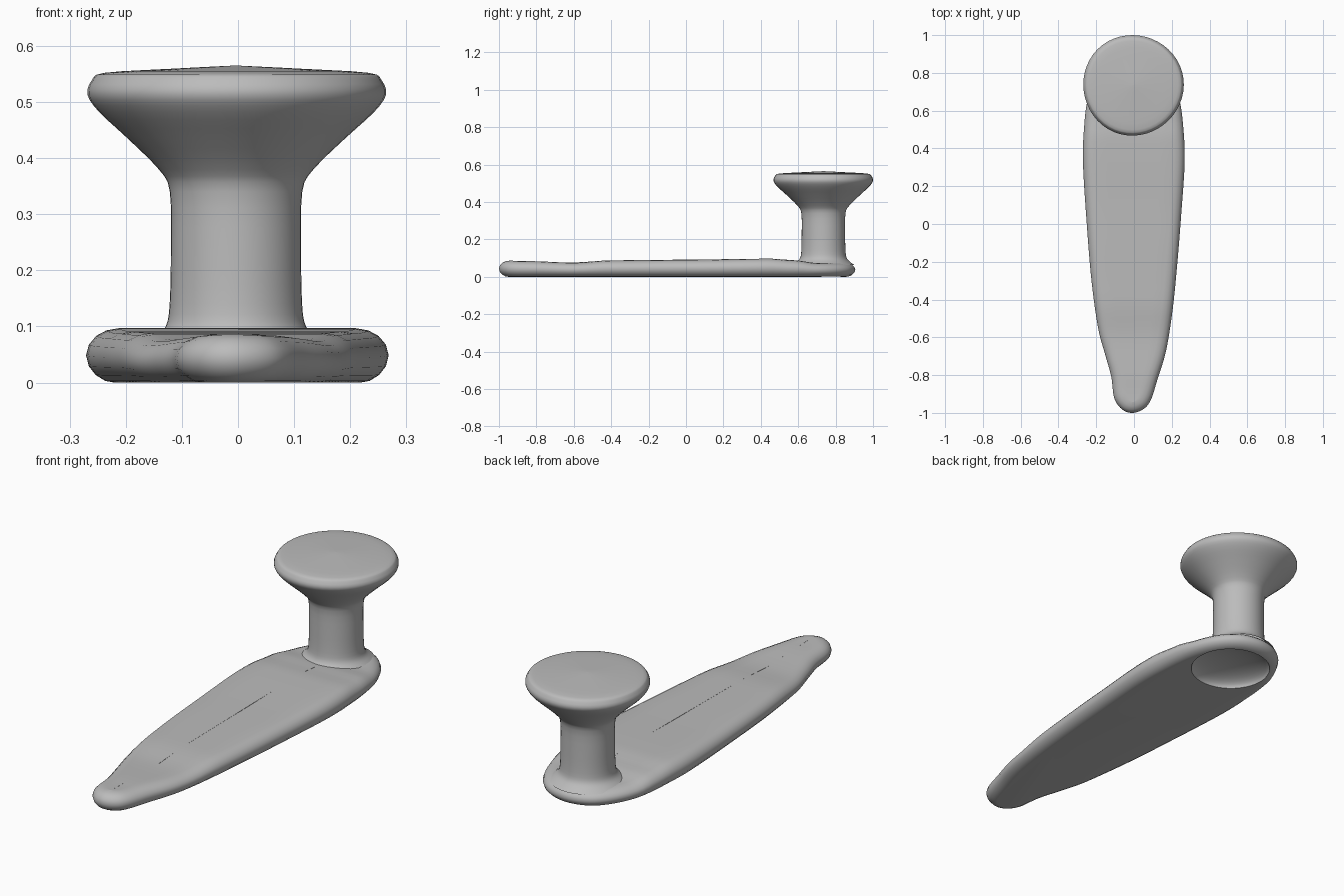
import bpy, bmesh, math
from mathutils import Vector

if "Cube" in bpy.data.objects:
    bpy.data.objects.remove(bpy.data.objects["Cube"])

mat = bpy.data.materials.new("plain_grey")
mat.diffuse_color = (0.5, 0.5, 0.5, 1)
mat.use_nodes = True
mat.node_tree.nodes["Principled BSDF"].inputs["Base Color"].default_value = mat.diffuse_color


def add_object(name, bm):
    bmesh.ops.recalc_face_normals(bm, faces=bm.faces)
    mesh = bpy.data.meshes.new(name)
    bm.to_mesh(mesh)
    bm.free()
    obj = bpy.data.objects.new(name, mesh)
    bpy.context.collection.objects.link(obj)
    mesh.materials.append(mat)
    return obj


def activate(obj):
    bpy.ops.object.select_all(action='DESELECT')
    obj.select_set(True)
    bpy.context.view_layer.objects.active = obj


def spline(pts, steps, closed):
    """Catmull-Rom curve through 2D points."""
    n, out = len(pts), []
    get = (lambda i: Vector(pts[i % n])) if closed else (lambda i: Vector(pts[max(0, min(n - 1, i))]))
    for i in range(n if closed else n - 1):
        a, b, c, d = (get(i + k) for k in (-1, 0, 1, 2))
        for s in range(steps):
            t = s / steps
            out.append(0.5 * (2 * b + (c - a) * t + (2 * a - 5 * b + 4 * c - d) * t * t
                              + (3 * b - a - 3 * c + d) * t ** 3))
    if not closed:
        out.append(get(n - 1))
    return out


def bridge(bm, rings):
    for r0, r1 in zip(rings, rings[1:]):
        n = len(r0)
        for i in range(n):
            j = (i + 1) % n
            bm.faces.new((r0[i], r0[j], r1[j], r1[i]))


# Base plate: tapering outline with a rounded rim and gently uneven top
outline = spline([(-.01, -1), (.05, -.98), (.09, -.93), (.125, -.82), (.17, -.67), (.205, -.45),
                  (.23, -.2), (.25, .05), (.268, .32), (.262, .5), (.24, .66), (.19, .79),
                  (.11, .875), (0, .905), (-.11, .875), (-.19, .79), (-.245, .66), (-.265, .5),
                  (-.27, .32), (-.25, 0), (-.225, -.3), (-.19, -.55), (-.15, -.7), (-.12, -.81),
                  (-.105, -.92), (-.065, -.98)], 5, True)
tops = [(-1, .088), (-.85, .084), (-.6, .076), (-.4, .088), (0, .091), (.45, .097),
        (.58, .088), (.7, .074), (1, .076)]


def top_height(y):
    for (y0, z0), (y1, z1) in zip(tops, tops[1:]):
        if y <= y1:
            t = max(0, (y - y0) / (y1 - y0))
            return z0 + (z1 - z0) * t * t * (3 - 2 * t)
    return tops[-1][1]


count = len(outline)
normals = []
for i in range(count):
    d = outline[(i + 1) % count] - outline[i - 1]
    normals.append(Vector((-d.y, d.x)).normalized())

bm = bmesh.new()
rings = []
for inset, level in [(.05, 0), (.034, .03), (.017, .14), (.005, .3), (0, .5), (.005, .7),
                     (.018, .86), (.036, .96), (.058, 1)]:
    ring = []
    for p, nrm in zip(outline, normals):
        q = p + nrm * inset
        ring.append(bm.verts.new((q.x, q.y, top_height(q.y) * level)))
    rings.append(ring)
bm.faces.new(rings[0])
for t in (.66, .33, 0):          # top surface closes on its centre line
    rings.append([bm.verts.new((v.co.x * t, v.co.y, v.co.z)) for v in rings[8]])
bridge(bm, rings)
# zip the two halves of the centre line together
bm.faces.new(rings[-1])
bmesh.ops.remove_doubles(bm, verts=bm.verts, dist=0.0005)
plate = add_object("base_plate", bm)

# Shallow domed recess under the wide end
bm = bmesh.new()
bmesh.ops.create_uvsphere(bm, u_segments=40, v_segments=20, radius=1)
for v in bm.verts:
    v.co = Vector((v.co.x * .18 - .003, v.co.y * .178 + .68, v.co.z * .056 - .0005))
cutter = add_object("recess_cutter", bm)
cutter.hide_render = True
mod = plate.modifiers.new("recess", 'BOOLEAN')
mod.operation = 'DIFFERENCE'
mod.solver = 'EXACT'
mod.object = cutter
activate(plate)
bpy.ops.object.modifier_apply(modifier=mod.name)
bpy.data.objects.remove(cutter)

# Knob: stem flaring into a mushroom-shaped head
profile = spline([(.165, .064), (.145, .078), (.125, .1), (.118, .14), (.116, .24), (.118, .34),
                  (.138, .38), (.195, .436), (.245, .482), (.266, .513), (.258, .539),
                  (.235, .552), (.12, .559), (.001, .565)], 3, False)
bm = bmesh.new()
rings = []
for r, z in profile:
    ring = []
    for i in range(48):
        a = 2 * math.pi * i / 48
        k = 1 + .008 * math.sin(3 * a + 1) * min(1, z / .5)   # slight hand-made wobble
        ring.append(bm.verts.new((-.004 + r * k * math.cos(a), .735 + r * k * math.sin(a), z)))
    rings.append(ring)
bridge(bm, rings)
bm.faces.new(rings[-1])
knob = add_object("knob", bm)

for obj in (plate, knob):
    activate(obj)
    bpy.ops.object.shade_smooth_by_angle(angle=math.radians(40))
